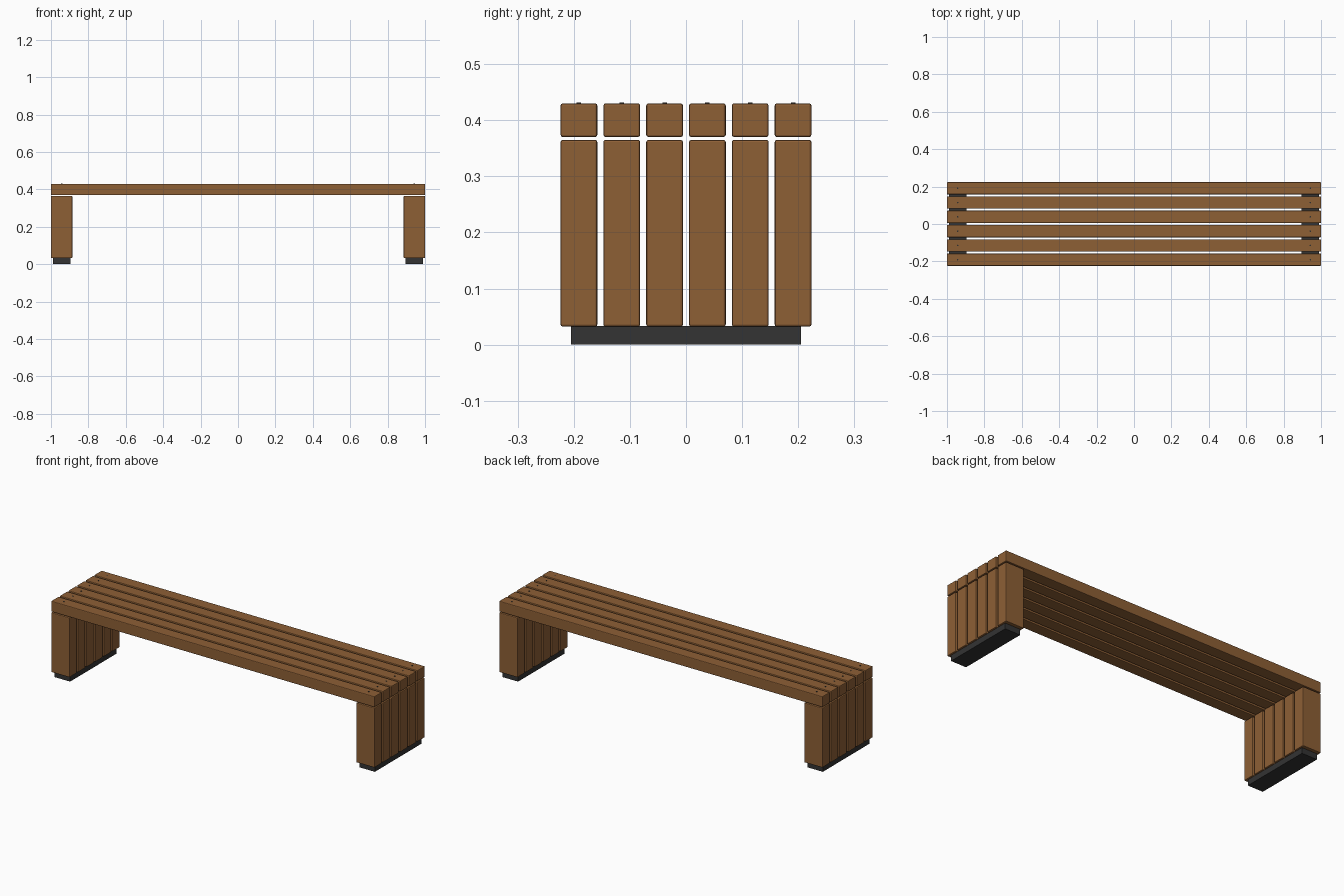
import bpy, bmesh
from mathutils import Matrix, Vector

if "Cube" in bpy.data.objects:
    bpy.data.objects.remove(bpy.data.objects["Cube"])


def material(name, rgb):
    m = bpy.data.materials.new(name)
    m.diffuse_color = (*rgb, 1)
    m.use_nodes = True
    m.node_tree.nodes["Principled BSDF"].inputs["Base Color"].default_value = m.diffuse_color
    return m


wood = material("brown wood", (0.27, 0.115, 0.036))
rubber = material("dark grey base", (0.033, 0.033, 0.033))
steel = material("dark screw metal", (0.03, 0.03, 0.03))


def finish(name, bm, mat):
    me = bpy.data.meshes.new(name)
    bm.to_mesh(me)
    bm.free()
    me.materials.append(mat)
    ob = bpy.data.objects.new(name, me)
    bpy.context.collection.objects.link(ob)
    return ob


def box(name, lo, hi, mat, bevel=0):
    lo, hi = Vector(lo), Vector(hi)
    bm = bmesh.new()
    bmesh.ops.create_cube(bm, size=1, matrix=Matrix.Translation((lo + hi) / 2)
                          @ Matrix.Diagonal((*(hi - lo), 1)))
    if bevel:
        bmesh.ops.bevel(bm, geom=bm.edges[:], offset=bevel, segments=2,
                        profile=0.5, affect='EDGES')
    return finish(name, bm, mat)


def screw(name, x, y):
    bm = bmesh.new()
    bmesh.ops.create_cone(bm, cap_ends=True, segments=12, radius1=0.004, radius2=0.004,
                          depth=0.006, matrix=Matrix.Translation((x, y, 0.4285)))
    return finish(name, bm, steel)


W, PITCH = 0.0655, 0.0763
for i in range(6):
    y = (i - 2.5) * PITCH
    y0, y1 = y - W / 2, y + W / 2
    # long seat slat
    box(f"seat_slat_{i+1}", (-1, y0, 0.37), (1, y1, 0.43), wood, 0.004)
    for side, s in (("left", -1), ("right", 1)):
        # upright leg plank and its screw
        xa, xb = sorted((s * 0.886, s * 1.0))
        box(f"{side}_leg_plank_{i+1}", (xa, y0, 0.032), (xb, y1, 0.365), wood, 0.004)
        screw(f"{side}_screw_{i+1}", s * 0.943, y)

# dark base blocks under the legs
for side, s in (("left", -1), ("right", 1)):
    xa, xb = sorted((s * 0.895, s * 0.99))
    box(f"{side}_foot", (xa, -0.205, 0), (xb, 0.205, 0.033), rubber)
